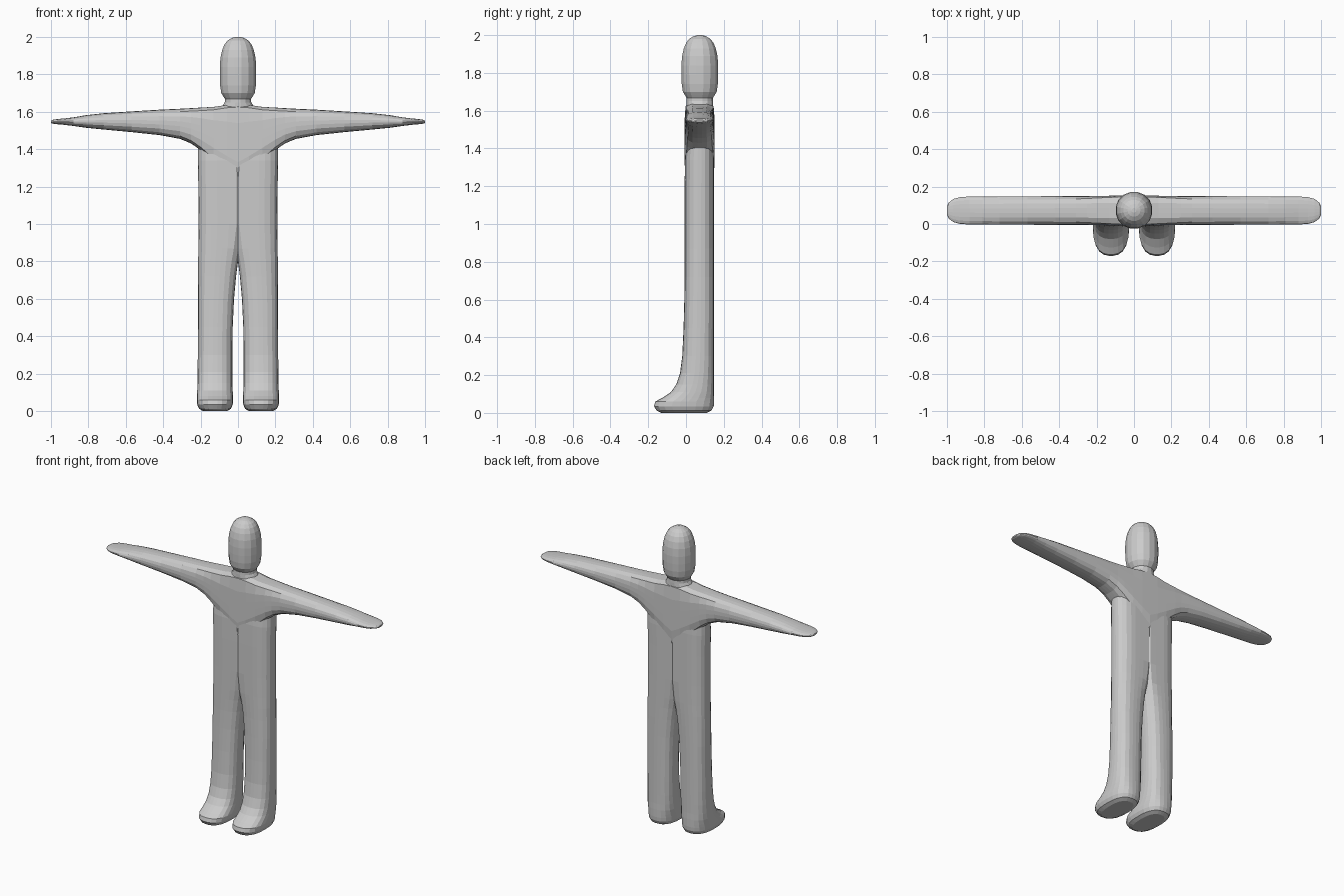
import bpy, bmesh, math

grey = bpy.data.materials.new("light grey")
grey.diffuse_color = (0.6, 0.6, 0.6, 1)


def ring(u0, u1, v0, v1, e_low, e_high, n):
    """Superellipse outline; e_low / e_high set squareness on the low-u / high-u side."""
    pts = []
    for i in range(n):
        a = 2 * math.pi * (i + 0.5) / n
        c, s = math.cos(a), math.sin(a)
        e = e_high if c > 0 else e_low
        r = (abs(c) ** e + abs(s) ** e) ** (-1 / e)
        pts.append(((u0 + u1) / 2 + c * r * (u1 - u0) / 2,
                    (v0 + v1) / 2 + s * r * (v1 - v0) / 2))
    return pts


def loft(name, rings):
    """Skin a list of closed 3D rings and cap both ends."""
    bm = bmesh.new()
    loops = [[bm.verts.new(p) for p in r] for r in rings]
    n = len(loops[0])
    for a, b in zip(loops, loops[1:]):
        for i in range(n):
            j = (i + 1) % n
            bm.faces.new((a[i], a[j], b[j], b[i]))
    bm.faces.new(loops[0][::-1])
    bm.faces.new(loops[-1])
    bmesh.ops.recalc_face_normals(bm, faces=bm.faces)
    me = bpy.data.meshes.new(name)
    bm.to_mesh(me)
    bm.free()
    me.materials.append(grey)
    ob = bpy.data.objects.new(name, me)
    bpy.context.collection.objects.link(ob)
    return ob


# Leg, foot and half torso: z, inner x, outer x, front y, back y, inner squareness
LEG = [
    (0.000, 0.060, 0.185, -0.130, 0.110, 2.6),
    (0.012, 0.038, 0.208, -0.155, 0.135, 2.6),
    (0.035, 0.028, 0.218, -0.170, 0.147, 2.6),
    (0.060, 0.026, 0.220, -0.163, 0.149, 2.6),
    (0.080, 0.027, 0.219, -0.125, 0.149, 2.6),
    (0.110, 0.028, 0.218, -0.080, 0.149, 2.6),
    (0.150, 0.029, 0.217, -0.052, 0.148, 2.6),
    (0.210, 0.030, 0.216, -0.032, 0.148, 2.6),
    (0.300, 0.030, 0.215, -0.020, 0.148, 2.6),
    (0.450, 0.028, 0.214, -0.013, 0.148, 2.6),
    (0.600, 0.021, 0.214, -0.009, 0.148, 2.6),
    (0.720, 0.010, 0.213, -0.007, 0.148, 2.7),
    (0.800, 0.000, 0.213, -0.007, 0.148, 3.0),
    (0.870, -0.010, 0.212, -0.007, 0.148, 4.0),
    (1.000, -0.020, 0.211, -0.007, 0.148, 12),
    (1.200, -0.020, 0.212, -0.007, 0.148, 16),
    (1.340, -0.020, 0.215, -0.006, 0.148, 16),
    (1.410, -0.020, 0.215, 0.000, 0.145, 16),
    (1.440, -0.020, 0.190, 0.015, 0.130, 8),
]


def leg(name, side):
    return loft(name, [[(side * x, y, z) for x, y in ring(x0, x1, y0, y1, e, 2.6, 24)]
                       for z, x0, x1, y0, y1, e in LEG])


# Chest and arms: x, bottom z, top z, half depth in y, squareness
ARM = [
    (0.00, 1.230, 1.640, 0.080, 9),
    (0.06, 1.275, 1.636, 0.080, 8),
    (0.13, 1.335, 1.626, 0.079, 6),
    (0.20, 1.395, 1.622, 0.078, 4.5),
    (0.25, 1.430, 1.619, 0.077, 3.8),
    (0.31, 1.455, 1.616, 0.077, 3.2),
    (0.42, 1.475, 1.611, 0.077, 2.8),
    (0.57, 1.491, 1.602, 0.076, 2.6),
    (0.72, 1.505, 1.592, 0.076, 2.5),
    (0.81, 1.514, 1.582, 0.076, 2.4),
    (0.88, 1.524, 1.570, 0.075, 2.4),
    (0.93, 1.530, 1.564, 0.072, 2.4),
    (0.965, 1.533, 1.561, 0.062, 2.4),
    (0.99, 1.536, 1.557, 0.043, 2.4),
    (1.00, 1.540, 1.551, 0.022, 2.4),
]
span = [(-s[0],) + s[1:] for s in reversed(ARM[1:])] + ARM
figure = loft("figure", [[(x, y, z) for y, z in
                          ring(0.072 - d, 0.072 + d, z0, z1, e, e, 20)]
                         for x, z0, z1, d, e in span])

# Neck and head: z, half width
HEAD = [(1.58, 0.078), (1.615, 0.100), (1.632, 0.084), (1.65, 0.072), (1.668, 0.071),
        (1.682, 0.080), (1.70, 0.091), (1.74, 0.097), (1.79, 0.099), (1.84, 0.099),
        (1.89, 0.095), (1.93, 0.086), (1.96, 0.073), (1.98, 0.057), (1.994, 0.034), (2.0, 0.012)]
head = loft("head", [[(x, y, z) for x, y in
                      ring(-r, r, 0.073 - min(r, 0.072 if z < 1.64 else r),
                           0.073 + min(r, 0.072 if z < 1.64 else r), 2.1, 2.1, 16)]
                     for z, r in HEAD])

# Merge all parts into one continuous skin
for part in (leg("right_leg", 1), leg("left_leg", -1), head):
    mod = figure.modifiers.new("join", 'BOOLEAN')
    mod.operation = 'UNION'
    mod.solver = 'EXACT'
    mod.object = part
    bpy.context.view_layer.objects.active = figure
    bpy.ops.object.modifier_apply(modifier=mod.name)
    bpy.data.objects.remove(part)
